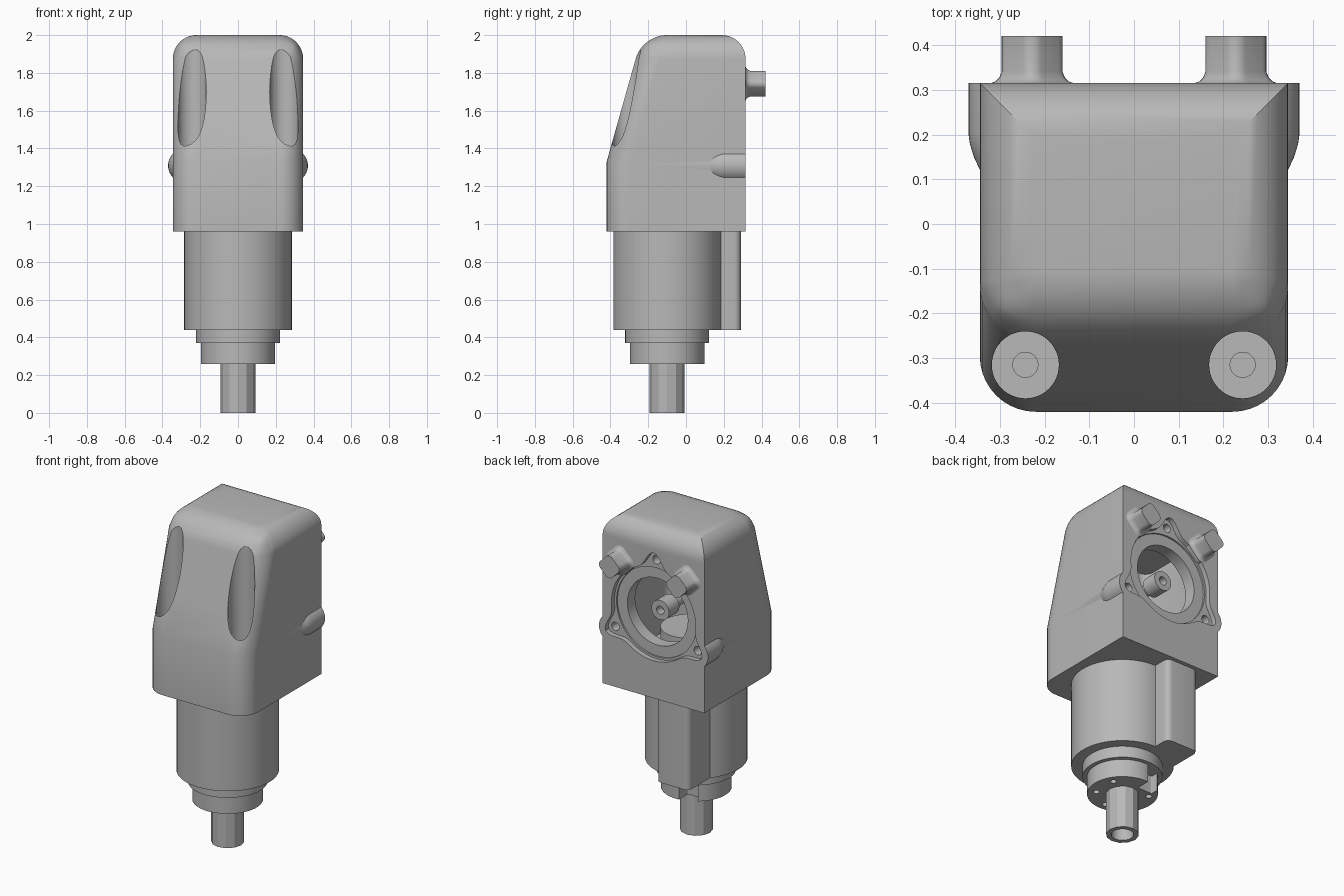
import bpy, bmesh, math
from math import pi, sin, cos

if "Cube" in bpy.data.objects:
    bpy.data.objects.remove(bpy.data.objects["Cube"])

metal = bpy.data.materials.new("grey_metal")
metal.use_nodes = True
GREY = (0.48, 0.48, 0.48, 1)
metal.diffuse_color = GREY
metal.node_tree.nodes["Principled BSDF"].inputs["Base Color"].default_value = GREY


def finish(bm, name):
    bmesh.ops.recalc_face_normals(bm, faces=bm.faces)
    mesh = bpy.data.meshes.new(name)
    bm.to_mesh(mesh)
    bm.free()
    mesh.materials.append(metal)
    obj = bpy.data.objects.new(name, mesh)
    bpy.context.collection.objects.link(obj)
    return obj


def loft(name, outline, levels, axis="Z", center=(0, 0)):
    """Stack scaled copies of a closed outline along Z or Y and cap both ends."""
    bm = bmesh.new()
    rings = []
    for t, s in levels:
        ring = []
        for u, v in outline:
            a, b = center[0] + u * s, center[1] + v * s
            ring.append(bm.verts.new((a, b, t) if axis == "Z" else (a, t, b)))
        rings.append(ring)
    n = len(outline)
    for lo, hi in zip(rings, rings[1:]):
        for i in range(n):
            j = (i + 1) % n
            bm.faces.new((lo[i], lo[j], hi[j], hi[i]))
    bm.faces.new(rings[0])
    bm.faces.new(rings[-1])
    return finish(bm, name)


def circle(r, n=48):
    return [(r * cos(2 * pi * i / n), r * sin(2 * pi * i / n)) for i in range(n)]


def rounded_rect(w, h, r, turn=0, steps=6):
    pts = []
    for k, (sx, sy) in enumerate([(1, 1), (-1, 1), (-1, -1), (1, -1)]):
        for i in range(steps + 1):
            a = (k + i / steps) * pi / 2
            x, y = sx * (w - r) + r * cos(a), sy * (h - r) + r * sin(a)
            pts.append((x * cos(turn) - y * sin(turn), x * sin(turn) + y * cos(turn)))
    return pts


def rod(name, r, lo, hi, center, axis="Z", n=48):
    return loft(name, circle(r, n), [(lo, 1), (hi, 1)], axis, center)


def combine(obj, other, operation="DIFFERENCE"):
    mod = obj.modifiers.new("combine", "BOOLEAN")
    mod.operation, mod.solver, mod.object = operation, "EXACT", other
    bpy.context.view_layer.objects.active = obj
    bpy.ops.object.modifier_apply(modifier=mod.name)
    bpy.data.objects.remove(other)


def smooth(obj, angle=30):
    bpy.ops.object.select_all(action="DESELECT")
    obj.select_set(True)
    bpy.context.view_layer.objects.active = obj
    bpy.ops.object.shade_smooth_by_angle(angle=math.radians(angle))


BACK = 0.315
AXIS_Y = -0.1            # vertical drive axis
PORT = (0, 1.475)        # centre of the rear port (x, z)
EAR = 0.322              # ear distance from the port centre
EAR_ANGLES = [pi / 2 + k * 2 * pi / 3 for k in range(3)]
ear_points = [(EAR * cos(a), PORT[1] + EAR * sin(a)) for a in EAR_ANGLES]

# Housing: side profile pulled across x, then rounded top and front edges
profile = [(-0.42, 0.96), (-0.42, 1.33), (-0.231, 2), (BACK, 2), (BACK, 0.96)]
bm = bmesh.new()
sides = [[bm.verts.new((x, y, z)) for y, z in profile] for x in (-0.345, 0.345)]
for side in sides:
    bm.faces.new(side)
for i in range(5):
    j = (i + 1) % 5
    bm.faces.new((sides[0][i], sides[0][j], sides[1][j], sides[1][i]))


def is_rounded(e):
    a, b = e.verts[0].co, e.verts[1].co
    top = a.z > 1.9 and b.z > 1.9
    front_side = abs(a.x - b.x) < 0.01 and a.y < 0 and b.y < 0 and abs(a.z - b.z) > 0.1
    return top or front_side


bmesh.ops.bevel(bm, geom=[e for e in bm.edges if is_rounded(e)], offset=0.125,
                offset_type="OFFSET", segments=10, profile=0.5, affect="EDGES")
housing = finish(bm, "housing")

# Side swellings that carry the lower ears
for x, z in ear_points[1:]:
    bump = loft("ear_swelling", circle(0.09),
                [(0.1, 0.62), (0.125, 0.74), (0.15, 0.87), (0.18, 0.97), (0.2, 1), (BACK, 1)],
                "Y", (math.copysign(0.28, x), z - 0.005))
    combine(housing, bump, "UNION")

# Vertical screw pockets in the sloped front
for s in (-1, 1):
    combine(housing, rod("pocket_cut", 0.075, 1.1, 2.1, (s * 0.243, -0.315)))
    combine(housing, rod("screw_cut", 0.028, 1.02, 1.15, (s * 0.243, -0.315)))

# Rear port: lobed recess, ring step, ear holes, bore and inner chamber
lobed = []
for i in range(144):
    a = 2 * pi * i / 144
    r = 0.285
    for e in EAR_ANGLES:
        d = math.remainder(a - e, 2 * pi)
        r += 0.09 * math.exp(-(d / 0.19) ** 2)
    lobed.append((r * cos(a), r * sin(a)))
combine(housing, loft("recess_cut", lobed, [(0.285, 1), (0.4, 1)], "Y", PORT))
combine(housing, rod("ring_cut", 0.272, 0.275, 0.4, PORT, "Y", 64))
for p in ear_points:
    combine(housing, rod("ear_hole_cut", 0.026, 0.2, 0.4, p, "Y", 24))
combine(housing, rod("bore_cut", 0.205, 0.1, 0.4, PORT, "Y", 64))
chamber = loft("chamber_cut", rounded_rect(0.26, 0.2, 0.05), [(1.12, 1), (1.8, 1)], "Z", (0, 0))
combine(housing, chamber)
smooth(housing)

# Inside the chamber: bearing seat and port spindle
smooth(rod("bearing_seat", 0.16, 1.1, 1.27, (0, -0.03)))
smooth(rod("spindle_stem", 0.035, -0.22, 0.16, PORT, "Y", 32))
spindle = rod("spindle_head", 0.06, 0.15, 0.25, PORT, "Y", 32)
combine(spindle, rod("spindle_cut", 0.025, 0.2, 0.3, PORT, "Y", 24))
smooth(spindle)

# Rear studs with flared feet
for s, name in ((-1, "right_stud"), (1, "left_stud")):
    stud = loft(name, rounded_rect(0.057, 0.057, 0.03, s * pi / 4),
                [(0.29, 1.38), (BACK, 1.36), (0.319, 1.2), (0.327, 1.08), (0.34, 1), (0.42, 1)],
                "Y", (s * 0.228, 1.743))
    smooth(stud, 35)

# Lower barrel with an offset rib at the back
barrel = rod("barrel", 0.285, 0.44, 0.965, (0, AXIS_Y), n=72)
rib = loft("rib", rounded_rect(0.11, 0.17, 0.035), [(0.44, 1), (0.965, 1)], "Z", (-0.11, 0.12))
combine(barrel, rib, "UNION")
smooth(barrel)

# Stepped collars, the lower one slotted and drilled
smooth(rod("upper_collar", 0.222, 0.37, 0.45, (0, AXIS_Y), n=64))
collar = rod("lower_collar", 0.197, 0.26, 0.38, (0, AXIS_Y), n=64)
slot = loft("slot_cut", rounded_rect(0.05, 0.1, 0.005), [(0.2, 1), (0.37, 1)], "Z", (-0.07, 0.11))
combine(collar, slot)
for k in range(6):
    a = pi / 6 + k * pi / 3
    if k != 1:
        combine(collar, rod("bolt_hole_cut", 0.018, 0.2, 0.33,
                            (0.148 * cos(a), AXIS_Y + 0.148 * sin(a)), n=20))
smooth(collar)

# Faceted hollow drive shaft
shaft = rod("drive_shaft", 0.092, 0, 0.3, (0, AXIS_Y), n=12)
combine(shaft, rod("shaft_bore_cut", 0.062, -0.1, 0.12, (0, AXIS_Y), n=32))
smooth(shaft, 20)
